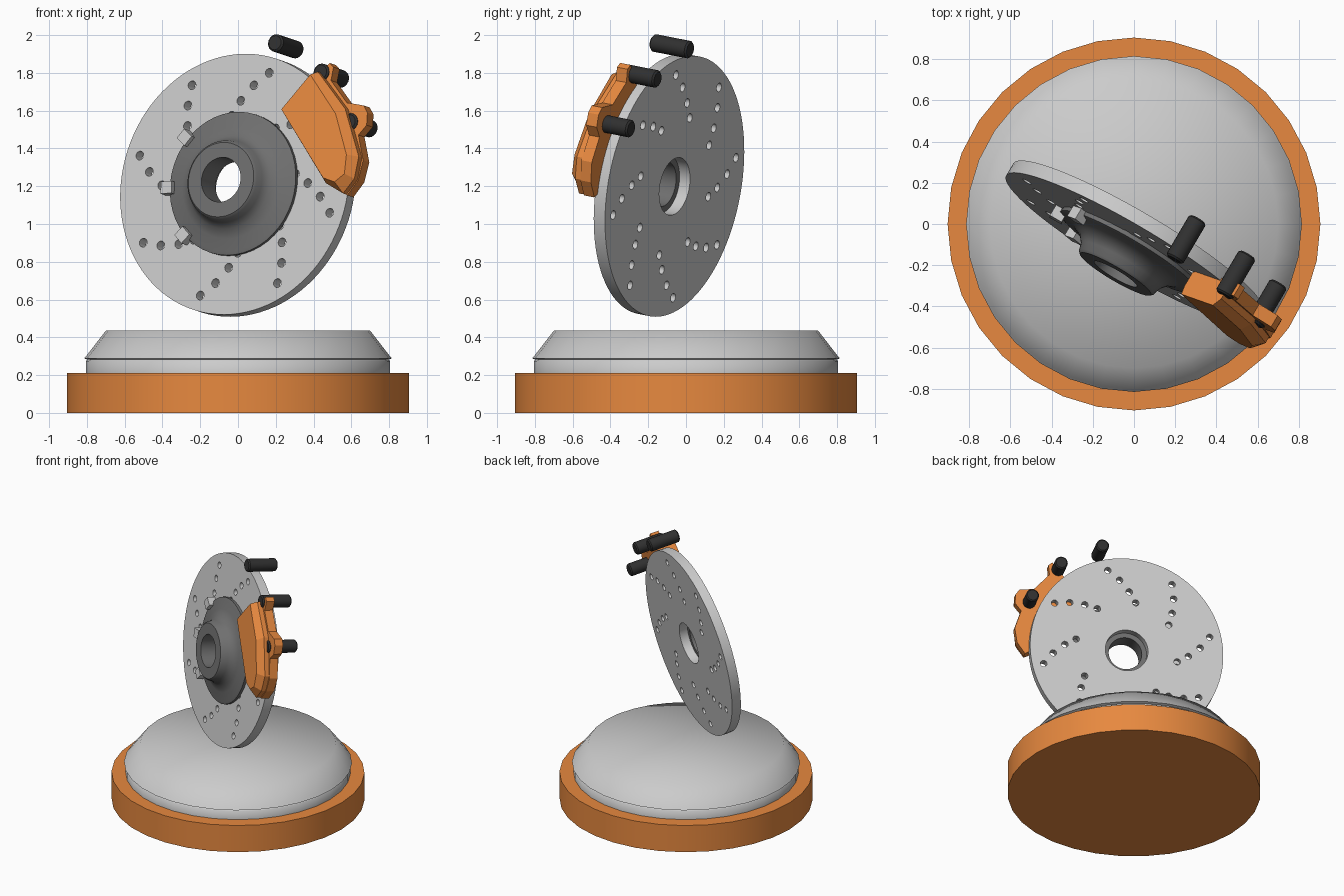
import bpy, bmesh
from math import sin, cos, pi, radians
from mathutils import Matrix, Vector

if "Cube" in bpy.data.objects:
    bpy.data.objects.remove(bpy.data.objects["Cube"])

# Tilted rotor frame: columns are right, up and the axle direction
n = Vector((-0.5, -0.85, 0.166)).normalized()
v = (Vector((0, 0, 1)) - n.z * n).normalized()
u = v.cross(n)
ROTOR = Matrix.Translation((0, -0.09, 1.205)) @ Matrix((u, v, n)).transposed().to_4x4()


def material(name, rgb):
    m = bpy.data.materials.new(name)
    m.diffuse_color = (*rgb, 1)
    m.use_nodes = True
    m.node_tree.nodes["Principled BSDF"].inputs["Base Color"].default_value = m.diffuse_color
    return m


ORANGE = material("orange", (0.8, 0.25, 0.05))
BLACK = material("black", (0.03, 0.03, 0.03))
DARK = material("dark_grey", (0.16, 0.16, 0.16))


def finish(name, bm, mat=None, matrix=Matrix(), angle=30):
    bmesh.ops.recalc_face_normals(bm, faces=bm.faces)
    me = bpy.data.meshes.new(name)
    bm.to_mesh(me)
    bm.free()
    ob = bpy.data.objects.new(name, me)
    bpy.context.collection.objects.link(ob)
    ob.matrix_world = matrix
    if mat:
        me.materials.append(mat)
    smooth(ob, angle)
    return ob


def smooth(ob, angle):
    bpy.ops.object.select_all(action='DESELECT')
    ob.select_set(True)
    bpy.context.view_layer.objects.active = ob
    if angle:
        bpy.ops.object.shade_smooth_by_angle(angle=radians(angle))


def lathe(name, profile, sides, closed=False, **kw):
    bm = bmesh.new()
    pts = [bm.verts.new((r, 0, z)) for r, z in profile]
    pairs = list(zip(pts, pts[1:] + pts[:1])) if closed else list(zip(pts, pts[1:]))
    edges = [bm.edges.new(p) for p in pairs]
    bmesh.ops.spin(bm, geom=pts + edges, axis=(0, 0, 1), cent=(0, 0, 0),
                   angle=2 * pi, steps=sides, use_merge=False)
    bmesh.ops.remove_doubles(bm, verts=bm.verts, dist=1e-4)
    return finish(name, bm, **kw)


def loft(name, layers, **kw):
    """Stack of (outline, height) layers with equal point counts, capped."""
    bm = bmesh.new()
    rings = [[bm.verts.new((x, y, h)) for x, y in pts] for pts, h in layers]
    for a, b in zip(rings, rings[1:]):
        for i in range(len(a)):
            j = (i + 1) % len(a)
            bm.faces.new((a[i], a[j], b[j], b[i]))
    bm.faces.new(rings[0])
    bm.faces.new(rings[-1])
    return finish(name, bm, **kw)


# Stand: orange ring and grey stepped plinth
lathe("stand_base", [(0, 0), (0.905, 0), (0.905, 0.21), (0.78, 0.21)], 32, mat=ORANGE)
lathe("stand_plinth", [(0.805, 0.2), (0.805, 0.275), (0.795, 0.282), (0.815, 0.288),
                       (0.803, 0.302), (0.70, 0.435), (0, 0.435)], 32, angle=60)

# Drilled disc: flat filled curve with holes, extruded
cu = bpy.data.curves.new("disc", 'CURVE')
cu.dimensions = '2D'
cu.fill_mode = 'BOTH'
cu.extrude = 0.035


def circle(x, y, r, count):
    s = cu.splines.new('POLY')
    s.points.add(count - 1)
    s.use_cyclic_u = True
    for i, p in enumerate(s.points):
        a = 2 * pi * i / count
        p.co = (x + r * cos(a), y + r * sin(a), 0, 1)


circle(0, 0, 0.70, 96)
circle(0, 0, 0.155, 48)
for k in range(8):
    for r, deg in ((0.617, -14.4), (0.535, -7.1), (0.448, 0.8), (0.372, 8.5)):
        a = radians(deg + 45 * k)
        circle(r * cos(a), r * sin(a), 0.024, 14)
disc = bpy.data.objects.new("brake_disc", cu)
bpy.context.collection.objects.link(disc)
disc.matrix_world = ROTOR
smooth(disc, 0)
bpy.ops.object.convert(target='MESH')
bm = bmesh.new()
bm.from_mesh(bpy.context.object.data)
bmesh.ops.remove_doubles(bm, verts=bm.verts, dist=1e-5)
bmesh.ops.recalc_face_normals(bm, faces=bm.faces)
bm.to_mesh(bpy.context.object.data)
bm.free()
smooth(bpy.context.object, 35)

# Flared hub on the front of the disc
lathe("hub", [(0.12, 0.03), (0.12, 0.18), (0.20, 0.18), (0.212, 0.168), (0.222, 0.13),
              (0.25, 0.095), (0.30, 0.072), (0.365, 0.062), (0.385, 0.055), (0.385, 0.03)],
      48, closed=True, mat=DARK, matrix=ROTOR, angle=40)

# Three small lugs beside the hub
for i, deg in enumerate((141, 184, 227)):
    bm = bmesh.new()
    bmesh.ops.create_cube(bm, size=1)
    bmesh.ops.scale(bm, vec=(0.065, 0.065, 0.09), verts=bm.verts)
    finish(f"hub_lug_{i}", bm, angle=0, matrix=ROTOR @ Matrix.Rotation(radians(deg), 4, 'Z')
           @ Matrix.Translation((0.385, 0, 0.05)))

# Caliper pins around the rim
for i, deg in enumerate((74.3, 49.5, 24.7)):
    a = radians(deg)
    lathe(f"caliper_pin_{i}", [(0, -0.115), (0.038, -0.115), (0.047, -0.106), (0.047, 0.106),
                               (0.038, 0.115), (0, 0.115)], 20, mat=BLACK,
          matrix=ROTOR @ Matrix.Translation((0.778 * cos(a), 0.778 * sin(a), -0.017)))

# Half caliper: x is radial, -y runs along the rim
CAL = ROTOR @ Matrix.Rotation(radians(49.5), 4, 'Z')
flange = [(0.50, 0), (0.845, 0), (0.845, 0.035), (0.785, 0.075), (0.765, 0.235), (0.80, 0.29),
          (0.822, 0.325), (0.81, 0.37), (0.76, 0.415), (0.69, 0.415), (0.615, 0.535),
          (0.52, 0.59), (0.42, 0.597), (0.40, 0.47)]
flange = [(x, -y) for x, y in flange]
loft("caliper_flange", [(flange, 0.02), (flange, 0.085)], mat=ORANGE, matrix=CAL, angle=0)
outer = [(0.49, 0), (0.775, 0), (0.745, 0.27), (0.62, 0.52), (0.52, 0.585), (0.42, 0.59), (0.39, 0.47)]
inner = [(0.50, 0), (0.745, 0), (0.70, 0.27), (0.59, 0.48), (0.51, 0.545), (0.44, 0.53), (0.41, 0.46)]
outer = [(x, -y) for x, y in outer]
inner = [(x, -y) for x, y in inner]
loft("caliper_body", [(outer, 0.04), (outer, 0.12), (inner, 0.165)], mat=ORANGE, matrix=CAL, angle=0)
